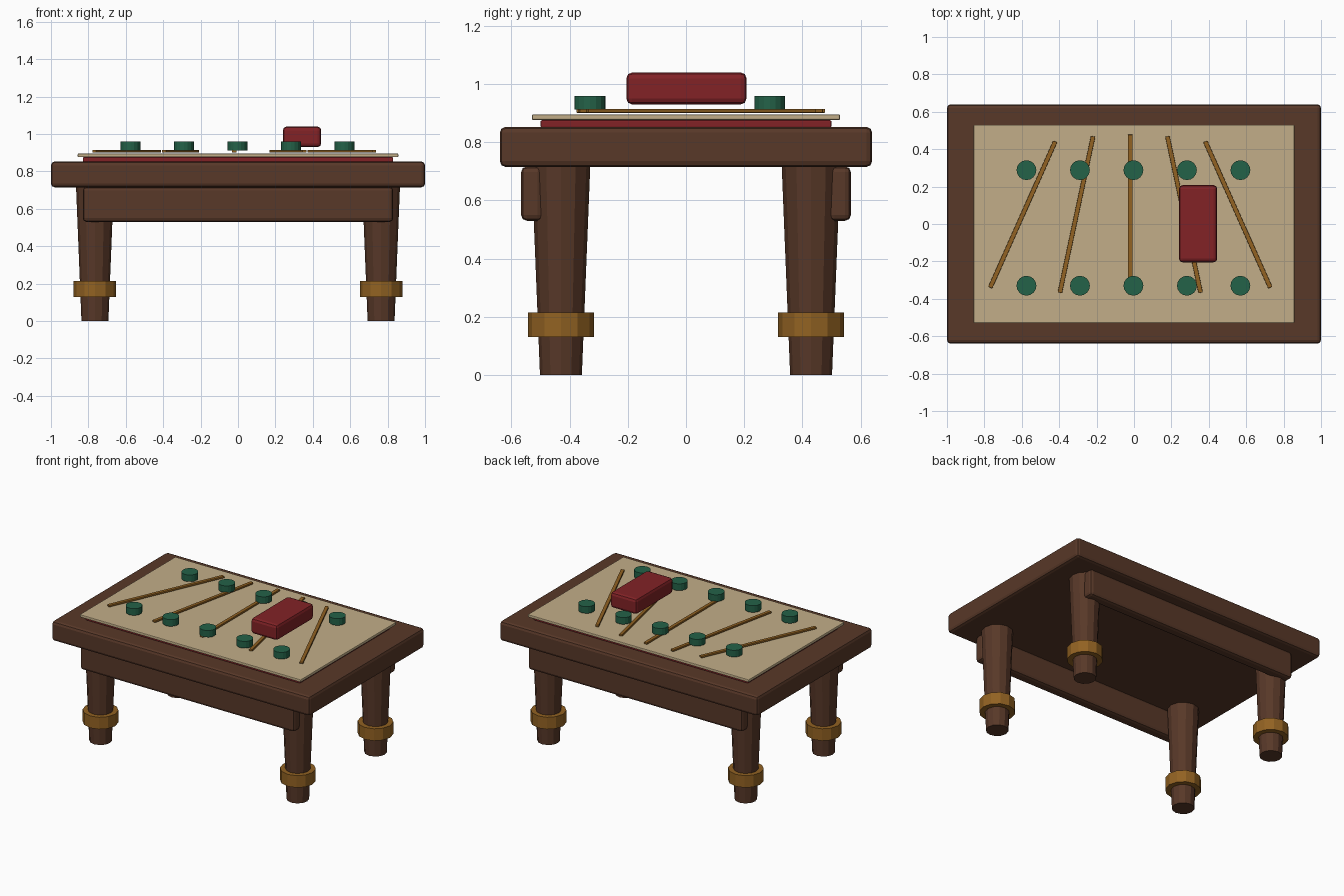
import bpy, math

if "Cube" in bpy.data.objects:
    bpy.data.objects.remove(bpy.data.objects["Cube"])


def mat(name, rgb):
    m = bpy.data.materials.new(name)
    lin = [((c / 255 + 0.055) / 1.055) ** 2.4 for c in rgb]
    m.diffuse_color = (*lin, 1)
    m.use_nodes = True
    m.node_tree.nodes["Principled BSDF"].inputs["Base Color"].default_value = m.diffuse_color
    return m


WOOD = mat("dark wood", (88, 56, 40))
BRASS = mat("brass", (146, 98, 34))
RED = mat("deep red", (130, 34, 38))
CREAM = mat("parchment", (194, 174, 136))
GREEN = mat("dark green", (36, 98, 72))


def box(name, lo, hi, material, bevel=0.0, angle=0.0):
    """Box between two corners, turned about its own vertical axis."""
    bpy.ops.mesh.primitive_cube_add(size=1, location=[(a + b) / 2 for a, b in zip(lo, hi)])
    o = bpy.context.object
    o.name = name
    o.scale = [b - a for a, b in zip(lo, hi)]
    bpy.ops.object.transform_apply(location=False, rotation=False, scale=True)
    o.rotation_euler.z = angle
    o.data.materials.append(material)
    if bevel:
        b = o.modifiers.new("rounded edges", 'BEVEL')
        b.width = bevel
        b.segments = 2
    return o


def cone(name, x, y, z0, z1, r0, r1, sides, material):
    bpy.ops.mesh.primitive_cone_add(vertices=sides, radius1=r0, radius2=r1, depth=z1 - z0,
                                    location=(x, y, (z0 + z1) / 2))
    o = bpy.context.object
    o.name = name
    o.data.materials.append(material)
    return o


# Table top and the two long aprons
box("table_top", (-1, -0.64, 0.715), (1, 0.64, 0.853), WOOD, 0.02)
for side, s in (("front", -1), ("back", 1)):
    y0, y1 = sorted((s * 0.49, s * 0.567))
    box(side + "_apron", (-0.83, y0, 0.53), (0.83, y1, 0.717), WOOD, 0.02)

# Tapered legs with brass rings
for yn, y in (("front", -0.43), ("back", 0.43)):
    for xn, x in (("left", -0.765), ("right", 0.765)):
        cone(f"{yn}_{xn}_leg", x, y, 0, 0.72, 0.072, 0.101, 12, WOOD)
        cone(f"{yn}_{xn}_leg_ring", x, y, 0.13, 0.214, 0.114, 0.114, 12, BRASS)

# Red cloth under a parchment sheet
box("cloth", (-0.83, -0.5, 0.85), (0.83, 0.5, 0.876), RED, 0.005)
box("parchment_sheet", (-0.857, -0.53, 0.876), (0.857, 0.53, 0.896), CREAM, 0.005)

# Fanned rods and two rows of round counters
for i in range(-2, 3):
    x = -0.02 + 0.2875 * i
    box(f"rod_{i + 3}", (x - 0.012, -0.377, 0.901), (x + 0.012, 0.478, 0.915), BRASS, 0.003,
        math.radians(12 * i))
    for row, y in (("front", -0.33), ("back", 0.288)):
        cone(f"{row}_counter_{i + 3}", 0.286 * i - 0.003, y, 0.912, 0.959, 0.053, 0.053, 16, GREEN)

# Red block
box("red_block", (0.24, -0.205, 0.93), (0.445, 0.208, 1.04), RED, 0.02)
